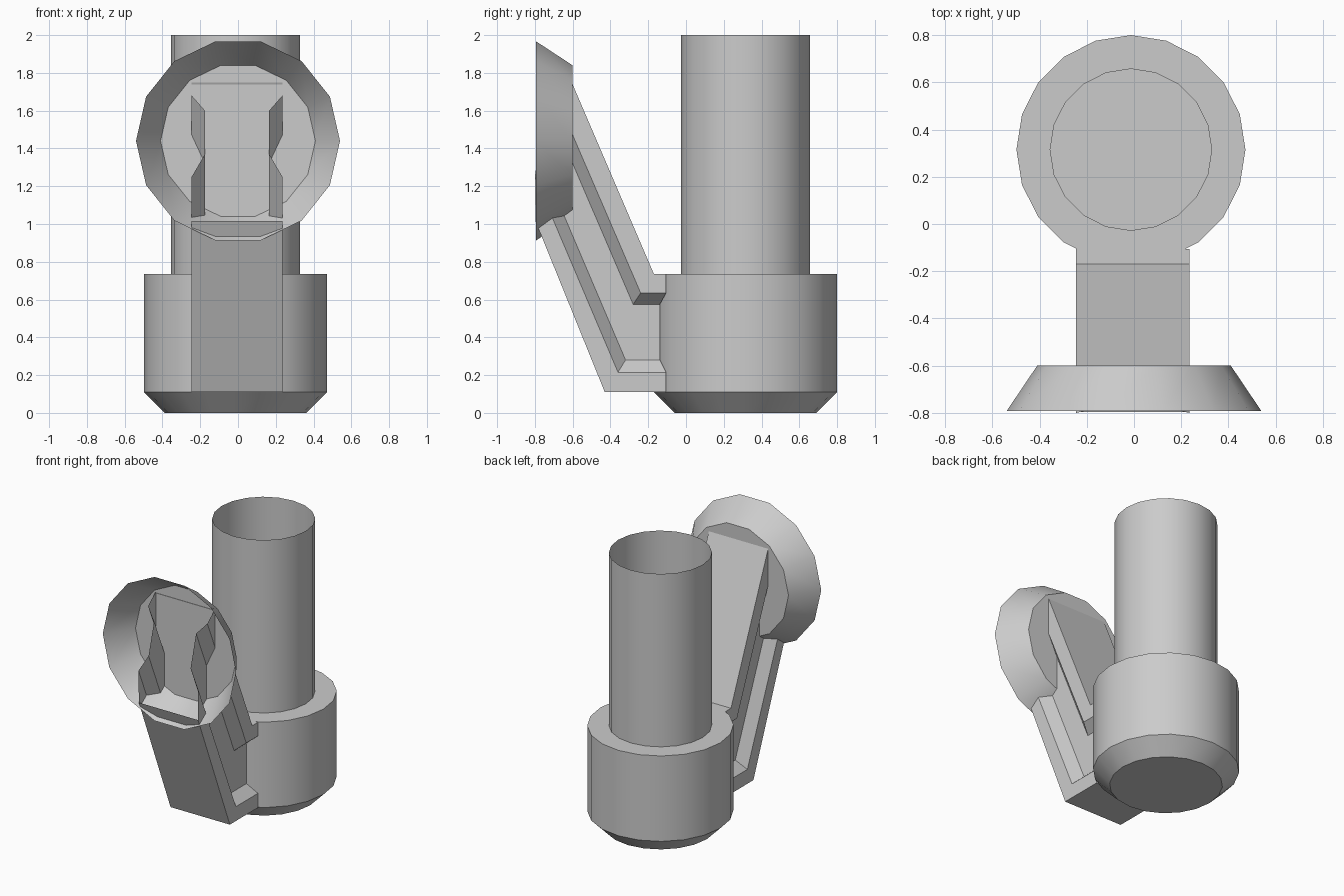
import bpy, bmesh, math
from mathutils import Vector

if "Cube" in bpy.data.objects:
    bpy.data.objects.remove(bpy.data.objects["Cube"])


def skin(name, loops, cap_start=False, cap_end=False):
    """Bridge equal-length closed loops of points into a surface."""
    bm = bmesh.new()
    rings = [[bm.verts.new(p) for p in loop] for loop in loops]
    n = len(rings[0])
    for a, b in zip(rings, rings[1:]):
        for i in range(n):
            j = (i + 1) % n
            bm.faces.new((a[i], a[j], b[j], b[i]))
    if cap_start:
        bm.faces.new(rings[0][::-1])
    if cap_end:
        bm.faces.new(rings[-1])
    bmesh.ops.recalc_face_normals(bm, faces=bm.faces)
    mesh = bpy.data.meshes.new(name)
    bm.to_mesh(mesh)
    bm.free()
    obj = bpy.data.objects.new(name, mesh)
    bpy.context.collection.objects.link(obj)
    bpy.ops.object.select_all(action='DESELECT')
    obj.select_set(True)
    bpy.context.view_layer.objects.active = obj
    bpy.ops.object.shade_smooth_by_angle(angle=math.radians(30))
    return obj


def ring(radius, sides, centre, u, v):
    """Regular polygon in the plane spanned by u and v."""
    steps = [2 * math.pi * i / sides for i in range(sides)]
    return [Vector(centre) + radius * (Vector(u) * math.cos(t) + Vector(v) * math.sin(t))
            for t in steps]


# Body: chamfered base drum with an open tube rising from it
body_profile = [(0.375, 0), (0.485, 0.11), (0.485, 0.735), (0.342, 0.735), (0.342, 2.0)]
skin("body_tube",
     [ring(r, 20, (-0.013, 0.315, z), (1, 0, 0), (0, 1, 0)) for r, z in body_profile],
     cap_start=True)

# Arm: grooved hollow section, bent up and forward, open at its front end
MID, OUT, INSET = -0.005, 0.24, 0.17
widths = [OUT, OUT, INSET, INSET, OUT, OUT]
stations = [  # (y, z) of each section corner, top to bottom
    [(-0.105, 0.735), (-0.105, 0.635), (-0.138, 0.575),
     (-0.138, 0.28), (-0.105, 0.215), (-0.105, 0.11)],
    [(-0.17, 0.735), (-0.24, 0.635), (-0.28, 0.575),
     (-0.32, 0.28), (-0.36, 0.215), (-0.43, 0.11)],
    [(-0.605, 1.75), (-0.69, 1.68), (-0.72, 1.60),
     (-0.784, 1.37), (-0.80, 1.25), (-0.797, 1.015)],
]
arm_loops = []
for pts in stations:
    right = [(MID + w, y, z) for w, (y, z) in zip(widths, pts)]
    left = [(MID - w, y, z) for w, (y, z) in zip(widths, pts)]
    arm_loops.append(right + left[::-1])
skin("arm", arm_loops)

# Dish: flared cone facing front, closed at the narrow back
skin("dish",
     [ring(r, 14, (0, y, 1.44), (1, 0, 0), (0, 0, 1))
      for r, y in [(0.41, -0.60), (0.54, -0.793)]],
     cap_start=True)
